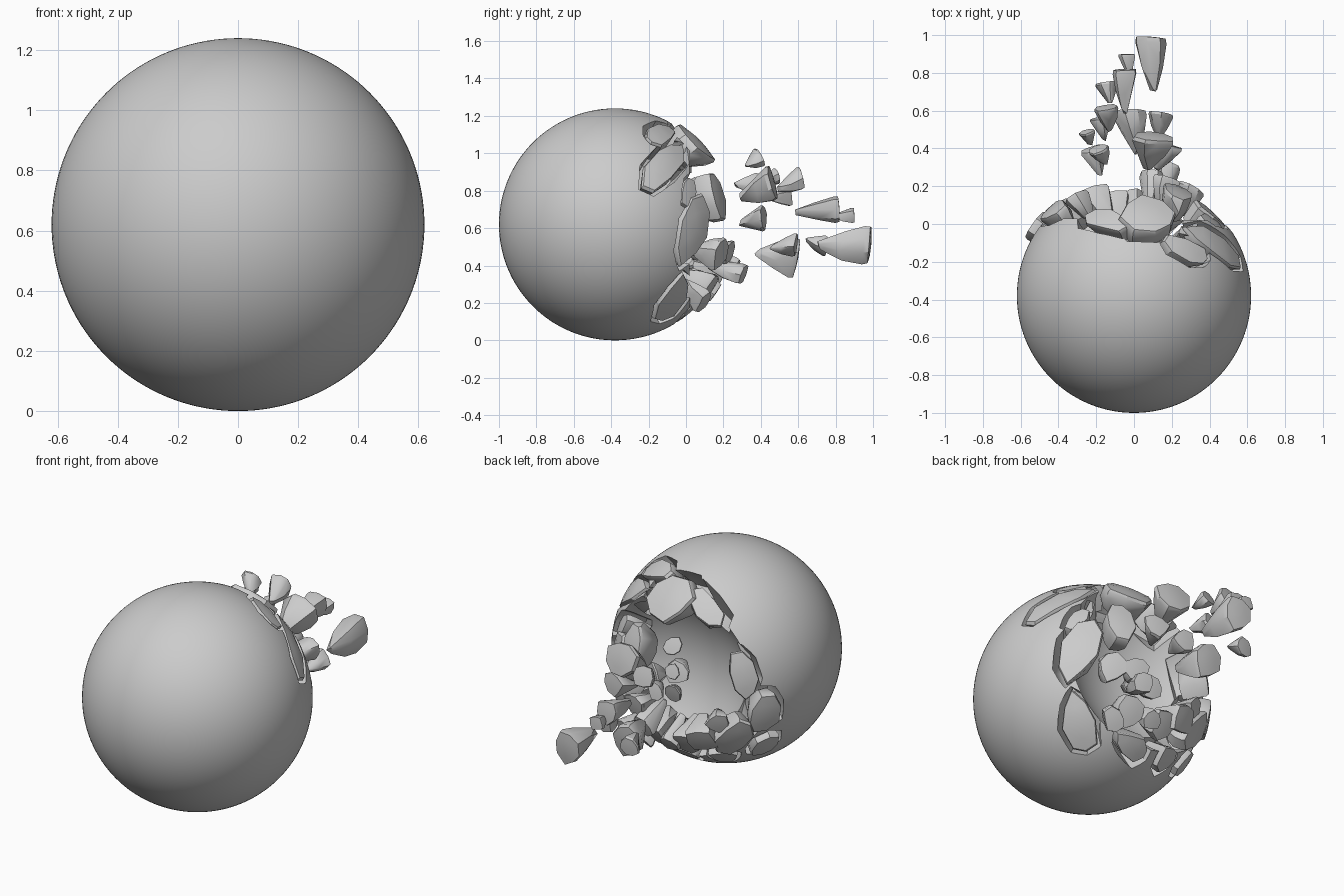
import bpy, bmesh, math, random
from mathutils import Vector

if "Cube" in bpy.data.objects:
    bpy.data.objects.remove(bpy.data.objects["Cube"])

R = 0.62
C = Vector((0, -0.38, R))
Z = Vector((0, 0, 1))


def finish(ob, angle=32):
    bpy.ops.object.select_all(action='DESELECT')
    ob.select_set(True)
    bpy.context.view_layer.objects.active = ob
    bpy.ops.object.shade_smooth_by_angle(angle=math.radians(angle))


def make_object(name, bm):
    me = bpy.data.meshes.new(name)
    bm.to_mesh(me)
    bm.free()
    ob = bpy.data.objects.new(name, me)
    bpy.context.collection.objects.link(ob)
    return ob


def shard(name, pos, n, w, h, depth, tilt, taper, seed, grow=0.0, lift=0.0):
    """Tapered rock chip: domed outer cap at pos facing n, narrowing inward."""
    rng = random.Random(seed)
    t1 = Z.cross(n).normalized()
    t2 = n.cross(t1)
    a = math.radians(tilt)
    u = t1 * math.cos(a) - t2 * math.sin(a)
    v = t1 * math.sin(a) + t2 * math.cos(a)
    sides = 8
    radii = [rng.uniform(0.85, 1.2) for _ in range(sides)]
    turn = rng.uniform(0, 1)
    skew = (rng.uniform(-.3, .3), rng.uniform(-.3, .3))
    bm = bmesh.new()
    # rings: radius factor, depth fraction
    for f, d in ((0.0, 0), (0.5, 0), (0.95, 0), (1.0, 0.1),
                 ((1 + taper) / 2 + .08, 0.55), (taper, 1.0)):
        for i in range(sides):
            t = 2 * math.pi * (i + turn) / sides
            k = f * radii[i] * (rng.uniform(0.8, 1.1) if d > .2 else 1)
            x = math.cos(t) * k * (w / 2 + grow) + skew[0] * w * d * (1 - taper)
            y = math.sin(t) * k * (h / 2 + grow) + skew[1] * h * d * (1 - taper)
            sag = (x * x + y * y) / (2 * R) if d < .2 else 0
            dd = d * depth * (rng.uniform(.85, 1.08) if d > .2 else 1)
            bm.verts.new(pos + u * x + v * y + n * (lift - sag - dd - (grow if d > .9 else 0)))
    bmesh.ops.remove_doubles(bm, verts=bm.verts, dist=1e-4)
    res = bmesh.ops.convex_hull(bm, input=bm.verts)
    loose = [e for e in set(res['geom_interior'] + res['geom_unused'])
             if isinstance(e, bmesh.types.BMVert) and e.is_valid]
    bmesh.ops.delete(bm, geom=loose, context='VERTS')
    bmesh.ops.recalc_face_normals(bm, faces=bm.faces)
    return make_object(name, bm)


# sphere body
bm = bmesh.new()
bmesh.ops.create_uvsphere(bm, u_segments=112, v_segments=72, radius=R)
bmesh.ops.translate(bm, verts=bm.verts, vec=C)
body = make_object("sphere_body", bm)

# bowl-shaped crater cutter
bm = bmesh.new()
bmesh.ops.create_uvsphere(bm, u_segments=90, v_segments=60, radius=0.605)
bmesh.ops.translate(bm, verts=bm.verts, vec=(0.01, 0.405, 0.62))
cutters = [make_object("crater_cutter", bm)]

# crust plates still around the rim: x, z, width, height, tilt, push outward
plates = [
    (.08, 1.06, .29, .27, 0, .02), (-.15, 1.06, .14, .26, -45, .0),
    (.45, .95, .16, .40, 45, .0), (.29, 1.11, .13, .30, 62, .0),
    (.24, .78, .17, .28, 5, .01), (.43, .59, .20, .37, 20, -.01),
    (.43, .80, .10, .18, 30, -.02), (.33, .20, .19, .36, -8, .0),
    (.02, .14, .24, .13, 10, .0), (-.24, .18, .16, .15, 0, .01),
    (-.36, .37, .18, .28, 25, .04), (-.42, .74, .15, .27, -12, .03),
    (-.49, .51, .19, .25, 15, .04), (-.43, .26, .15, .2, 30, .02),
]
for i, (x, z, w, h, tilt, push) in enumerate(plates):
    dz = z - R
    n = Vector((x, math.sqrt(R * R - x * x - dz * dz), dz)) / R
    pos = C + n * (R + push)
    ob = shard(f"rim_plate_{i + 1}", pos, n, w, h, .15, tilt, .68, i)
    finish(ob)
    grow = .045 if i < 2 else .025
    cutters.append(shard(f"gap_cutter_{i + 1}", C + n * R, n, w, h, .20, tilt,
                         .85, i, grow=grow, lift=.05))

# cut crater and gaps out of the sphere
for c in cutters:
    m = body.modifiers.new(c.name, 'BOOLEAN')
    m.operation = 'DIFFERENCE'
    m.solver = 'EXACT'
    m.object = c
dg = bpy.context.evaluated_depsgraph_get()
cut = bpy.data.meshes.new_from_object(body.evaluated_get(dg))
body.modifiers.clear()
body.data = cut
for c in cutters:
    bpy.data.objects.remove(c)
finish(body, 30)

# loose chips lifting out of the crater: x, y, z of outer cap, width, length
loose_chips = [
    (.13, .13, .27, .17, .18), (-.10, .14, .27, .16, .18),
    (-.22, .17, .33, .16, .18), (.10, .27, .37, .12, .20),
    (.19, .31, .35, .11, .20), (.31, .19, .46, .15, .15),
    (.18, .24, .47, .13, .14), (-.31, .15, .45, .12, .14),
    (.00, .16, .25, .11, .18), (.22, .10, .20, .12, .15),
    (.20, .05, .58, .13, .09), (.05, .06, .50, .11, .07),
]
# chips flying away
flying_chips = [
    (.09, .99, .52, .18, .27), (-.05, .82, .71, .13, .22),
    (-.04, .90, .67, .08, .11), (-.15, .75, .50, .10, .11),
    (-.15, .62, .87, .12, .14), (-.02, .60, .44, .18, .22),
    (.11, .47, .85, .19, .20), (.14, .59, .51, .12, .13),
    (-.22, .40, .83, .13, .14), (-.19, .56, .77, .09, .12),
    (-.25, .49, .88, .08, .08), (-.19, .40, .98, .10, .10),
    (.19, .42, .66, .13, .14),
]
for label, chips, taper in (("loose_chip", loose_chips, .4), ("flying_chip", flying_chips, .25)):
    for i, (x, y, z, w, length) in enumerate(chips):
        pos = Vector((x, y, z))
        n = (pos - C).normalized()
        ob = shard(f"{label}_{i + 1}", pos, n, w, w * 1.1, length, i * 37, taper, 50 + i)
        finish(ob)
